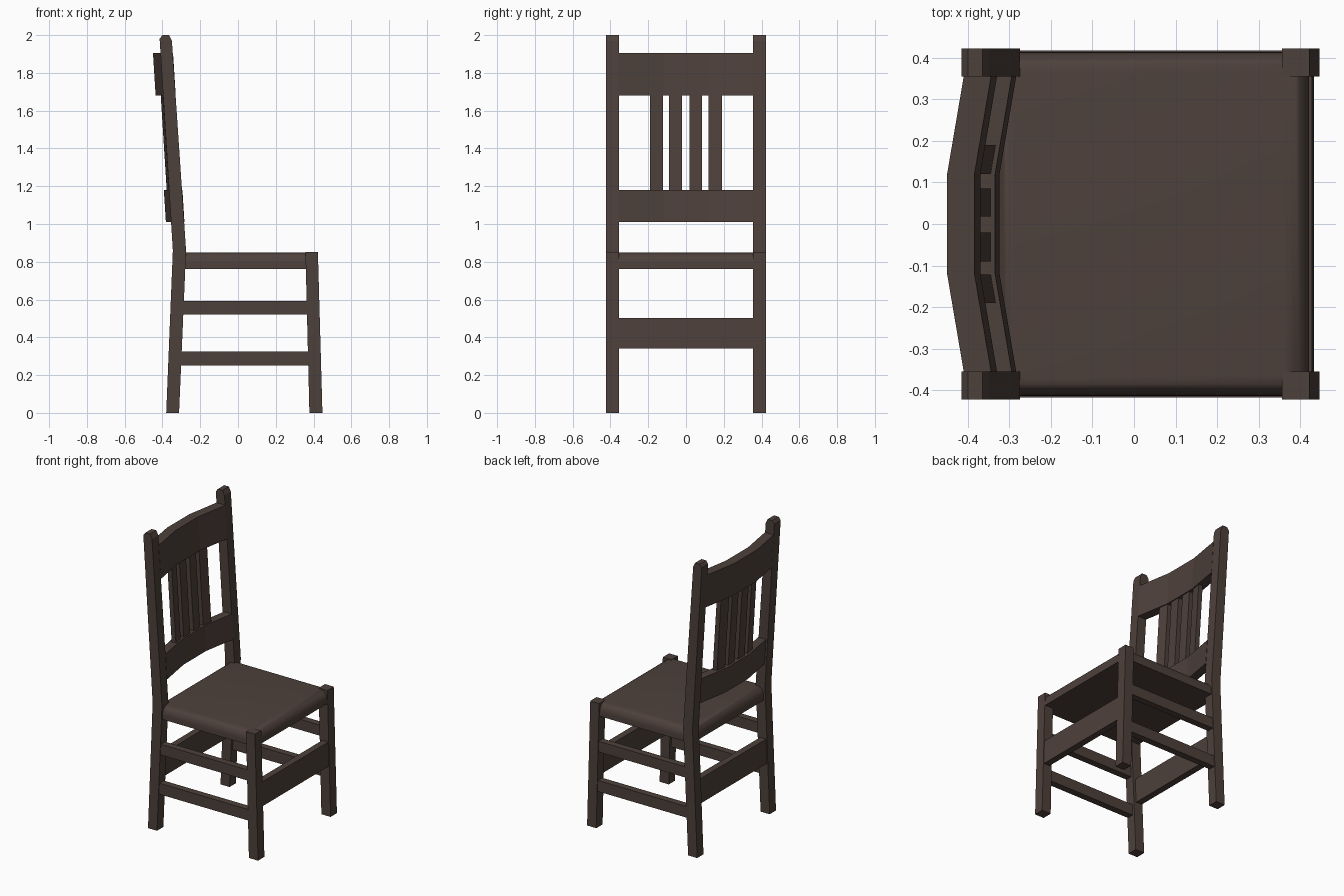
import bpy, bmesh, math

if "Cube" in bpy.data.objects:
    bpy.data.objects.remove(bpy.data.objects["Cube"])

wood = bpy.data.materials.new("dark brown wood")
wood.diffuse_color = (0.075, 0.052, 0.044, 1)
wood.use_nodes = True
wood.node_tree.nodes["Principled BSDF"].inputs["Base Color"].default_value = wood.diffuse_color


def finish(name, bm):
    bmesh.ops.recalc_face_normals(bm, faces=bm.faces[:])
    mesh = bpy.data.meshes.new(name)
    bm.to_mesh(mesh)
    bm.free()
    mesh.materials.append(wood)
    obj = bpy.data.objects.new(name, mesh)
    bpy.context.collection.objects.link(obj)
    return obj


def skin(bm, rings):
    for a, b in zip(rings, rings[1:]):
        for i in range(len(a)):
            j = (i + 1) % len(a)
            bm.faces.new((a[i], a[j], b[j], b[i]))
    bm.faces.new(rings[0])
    bm.faces.new(rings[-1])


def bow(y):
    # backrest: flat in the middle, swept forward toward the posts
    return 0.04 * max(0, (abs(y) - 0.12) / 0.235)


def sweep(name, profile, ys, curve=lambda y: 0):
    # side profile (x, z) carried along y
    bm = bmesh.new()
    skin(bm, [[bm.verts.new((x + curve(y), y, z)) for x, z in profile] for y in ys])
    return finish(name, bm)


def back_x(z):
    # lean of the back posts' rear face above the seat
    return -0.345 - 0.063 * (z - 0.87)


def slab(z0, z1, rear, thick):
    # leaning backrest profile; rear is the offset behind the posts
    a, b = back_x(z0) - rear, back_x(z1) - rear
    return [(a, z0), (a + thick, z0), (b + thick, z1), (b, z1)]


back_leg = [(-0.38, 0), (-0.312, 0), (-0.275, 0.86), (-0.35, 1.97), (-0.365, 2),
            (-0.40, 2), (-0.415, 1.98), (-0.345, 0.86)]
front_leg = [(0.378, 0), (0.447, 0), (0.423, 0.852), (0.357, 0.852)]

# legs and side stretchers
for s, side in ((-1, "near"), (1, "far")):
    leg_y = (s * 0.355, s * 0.423)
    sweep("back_leg_" + side, back_leg, leg_y)
    sweep("front_leg_" + side, front_leg, leg_y)
    for label, z0, z1 in (("lower", 0.25, 0.325), ("upper", 0.52, 0.592)):
        sweep(f"{label}_side_stretcher_{side}",
              [(-0.32, z0), (0.39, z0), (0.39, z1), (-0.32, z1)],
              (s * 0.372, s * 0.418))

# broad front and back stretchers, tilted with the legs
sweep("front_stretcher", [(0.388, 0.34), (0.433, 0.34), (0.429, 0.503), (0.384, 0.503)],
      (-0.36, 0.36))
sweep("back_stretcher", [(-0.36, 0.34), (-0.315, 0.34), (-0.308, 0.503), (-0.353, 0.503)],
      (-0.36, 0.36))

# bowed backrest rails
stations = (-0.357, -0.12, 0.12, 0.357)
sweep("top_rail", slab(1.68, 1.905, 0.04, 0.066), stations, bow)
sweep("lower_rail", slab(1.01, 1.18, 0.028, 0.058), stations, bow)

# four back slats
for i, (y0, y1) in enumerate(((-0.19, -0.122), (-0.09, -0.02), (0.018, 0.086), (0.12, 0.19))):
    sweep(f"back_slat_{i + 1}", slab(1.17, 1.69, 0.013, 0.032), (y0, y1), bow)

# seat cushion with rounded upper edges
bm = bmesh.new()
levels = [(0, 0.762)]
for i in range(8):
    a = i / 7 * math.pi / 2
    levels.append((1 - math.cos(a), 0.79 + 0.06 * math.sin(a)))
rings = []
for t, z in levels:
    x0, x1, y = -0.335 + 0.045 * t, 0.422 - 0.06 * t, 0.414 - 0.05 * t
    rings.append([bm.verts.new((px, py, z)) for px, py in
                  ((x0, -y), (x1, -y), (x1, y), (x0, y))])
skin(bm, rings)
seat = finish("seat", bm)
bpy.context.view_layer.objects.active = seat
seat.select_set(True)
bpy.ops.object.shade_smooth_by_angle(angle=math.radians(35))
